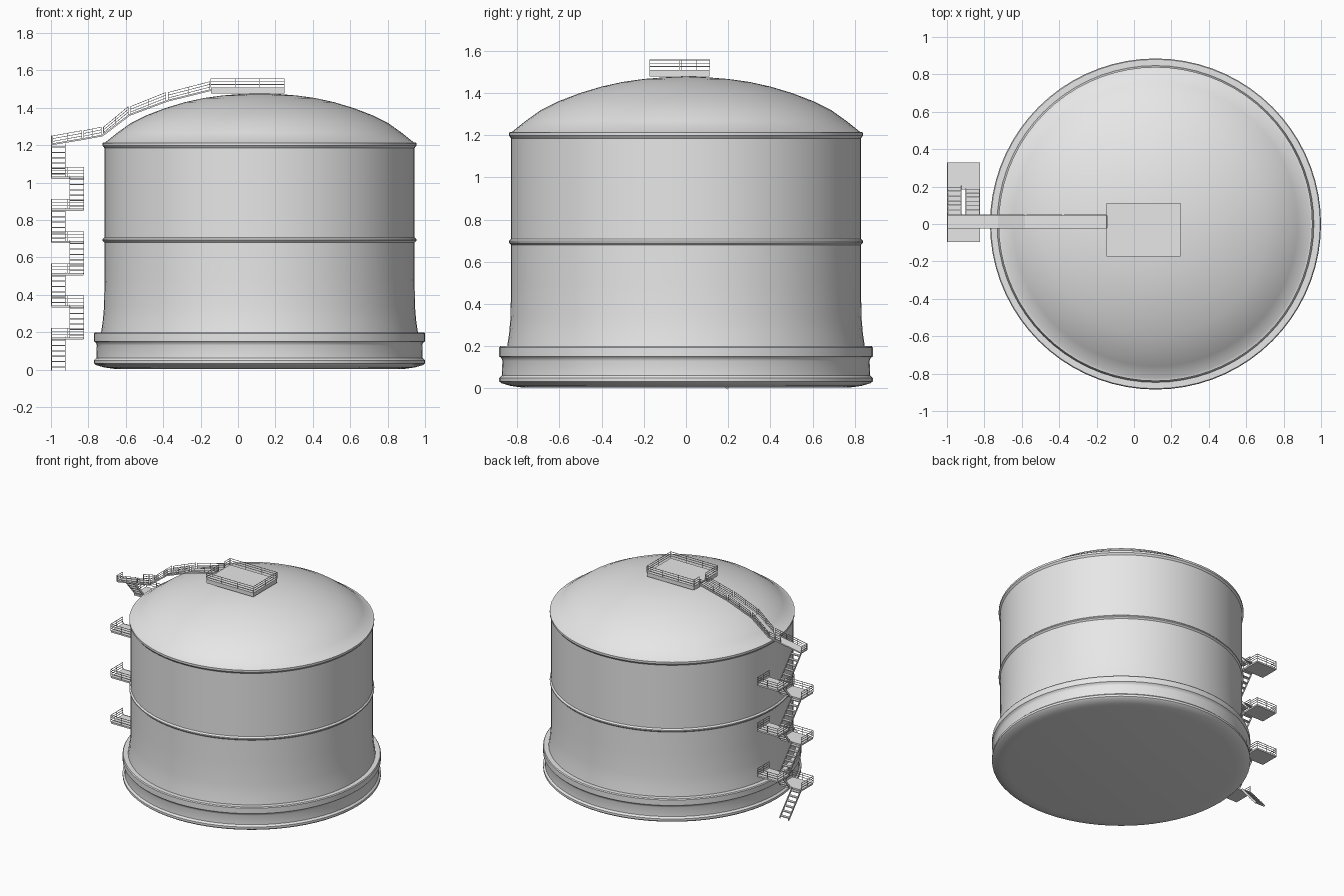
import bpy, bmesh, math
from mathutils import Vector, Matrix

cube = bpy.data.objects.get("Cube")
if cube:
    bpy.data.objects.remove(cube, do_unlink=True)

grey = bpy.data.materials.new("light_grey_metal")
grey.use_nodes = True
grey.diffuse_color = (0.8, 0.8, 0.8, 1)
grey.node_tree.nodes["Principled BSDF"].inputs["Base Color"].default_value = (0.8, 0.8, 0.8, 1)

CX = 0.115      # tank axis
RAIL = 0.003    # rail bar thickness


def finish(bm, name, smooth=False):
    bmesh.ops.recalc_face_normals(bm, faces=bm.faces)
    mesh = bpy.data.meshes.new(name)
    bm.to_mesh(mesh)
    bm.free()
    mesh.materials.append(grey)
    ob = bpy.data.objects.new(name, mesh)
    bpy.context.collection.objects.link(ob)
    if smooth:
        bpy.ops.object.select_all(action='DESELECT')
        ob.select_set(True)
        bpy.context.view_layer.objects.active = ob
        bpy.ops.object.shade_smooth_by_angle(angle=math.radians(35))
    return ob


def beam(bm, a, b, width=RAIL, height=RAIL):
    """Box running from a to b."""
    a, b = Vector(a), Vector(b)
    d = b - a
    m = (Matrix.Translation((a + b) / 2) @ d.to_track_quat('X', 'Z').to_matrix().to_4x4()
         @ Matrix.Diagonal((d.length, width, height, 1)))
    bmesh.ops.create_cube(bm, size=1, matrix=m)


def box(bm, x0, x1, y0, y1, z0, z1):
    y, z = (y0 + y1) / 2, (z0 + z1) / 2
    beam(bm, (x0, y, z), (x1, y, z), y1 - y0, z1 - z0)


def railing(bm, a, b, height=0.05, posts=3):
    """Posts with three bars between floor points a and b."""
    a, b = Vector(a), Vector(b)
    for i in range(posts):
        p = a.lerp(b, i / (posts - 1))
        beam(bm, p, p + Vector((0, 0, height)))
    for k in (0.35, 0.68, 1):
        up = Vector((0, 0, height * k))
        beam(bm, a + up, b + up)


# Tank shell: revolved profile of (radius, height)
profile = [(0, 0.005), (0.78, 0.005), (0.83, 0.012), (0.875, 0.025), (0.885, 0.034),
           (0.885, 0.05), (0.872, 0.062), (0.87, 0.13), (0.874, 0.143), (0.885, 0.152),
           (0.885, 0.193), (0.88, 0.2), (0.847, 0.2), (0.838, 0.26), (0.831, 0.34),
           (0.829, 0.5), (0.829, 0.68), (0.839, 0.69), (0.839, 0.698), (0.829, 0.708),
           (0.829, 1.185), (0.839, 1.198), (0.839, 1.213), (0.825, 1.215), (0.76, 1.267),
           (0.69, 1.317), (0.6, 1.362), (0.5, 1.4), (0.4, 1.43), (0.3, 1.452),
           (0.2, 1.466), (0.1, 1.474), (0, 1.477)]
bm = bmesh.new()
verts = [bm.verts.new((CX + r, 0, z)) for r, z in profile]
edges = [bm.edges.new(pair) for pair in zip(verts, verts[1:])]
bmesh.ops.spin(bm, geom=verts + edges, cent=(CX, 0, 0), axis=(0, 0, 1),
               angle=math.tau, steps=72, use_duplicate=False)
bmesh.ops.remove_doubles(bm, verts=bm.verts, dist=0.0005)
finish(bm, "tank_shell", True)

# Zigzag stair tower: landings alternate front and back
STEP = 1.205 / 7
X0, X1 = -0.997, -0.825
FRONT, BACK = (-0.095, 0.05), (0.185, 0.328)
landings, rails, flights = bmesh.new(), bmesh.new(), bmesh.new()
for i in range(1, 7):
    z = i * STEP
    y0, y1 = FRONT if i % 2 else BACK
    box(landings, X0, X1, y0, y1, z - 0.012, z)
    far, near = (y0, y1) if i % 2 else (y1, y0)
    railing(rails, (X0, far, z), (X1, far, z))
    for x in (X0, X1):
        railing(rails, (x, far, z), (x, near, z))
for i in range(7):
    up_to_front = i % 2 == 0
    xa, xb = (-0.997, -0.923) if up_to_front else (-0.9, -0.825)
    ya, yb = (0.2, 0.05) if up_to_front else (0.05, 0.19)
    a, b = Vector((0, ya, i * STEP)), Vector((0, yb, (i + 1) * STEP))
    for x in (xa, xb):
        off = Vector((x, 0, 0))
        beam(flights, a + off, b + off, 0.004, 0.014)
    for k in range(6):
        p = a.lerp(b, (k + 0.5) / 6)
        box(flights, xa, xb, p.y - 0.011, p.y + 0.011, p.z - 0.003, p.z + 0.003)
finish(landings, "stair_landings")
finish(rails, "landing_railings")
finish(flights, "stair_flights")

# Walkway climbing over the roof
path = [(-0.997, 1.205), (-0.83, 1.233), (-0.725, 1.252), (-0.58, 1.362),
        (-0.38, 1.437), (-0.145, 1.495)]
Y0, Y1 = -0.023, 0.048
deck, deck_rails = bmesh.new(), bmesh.new()
for (xa, za), (xb, zb) in zip(path, path[1:]):
    mid = (Y0 + Y1) / 2
    beam(deck, (xa, mid, za), (xb, mid, zb), Y1 - Y0, 0.009)
    for y in (Y0, Y1):
        # leave the stair head open on the far side
        if not (y == Y1 and xa < -0.9):
            railing(deck_rails, (xa + 0.006, y, za), (xb - 0.006, y, zb), 0.045)
railing(deck_rails, (path[0][0], Y0, path[0][1]), (path[0][0], Y1, path[0][1]), 0.045, 2)
finish(deck, "walkway_deck")
finish(deck_rails, "walkway_railings")

# Roof platform with a railing gap at the walkway
PX0, PX1, PY0, PY1, PZ = -0.145, 0.248, -0.172, 0.112, 1.508
bm = bmesh.new()
box(bm, PX0, PX1, PY0, PY1, PZ - 0.03, PZ)
finish(bm, "roof_platform")
bm = bmesh.new()
for y in (PY0, PY1):
    railing(bm, (PX0, y, PZ), (PX1, y, PZ), 0.048, 4)
railing(bm, (PX1, PY0, PZ), (PX1, PY1, PZ), 0.048, 3)
railing(bm, (PX0, PY0, PZ), (PX0, Y0, PZ), 0.048, 2)
railing(bm, (PX0, Y1, PZ), (PX0, PY1, PZ), 0.048, 2)
finish(bm, "platform_railings")
